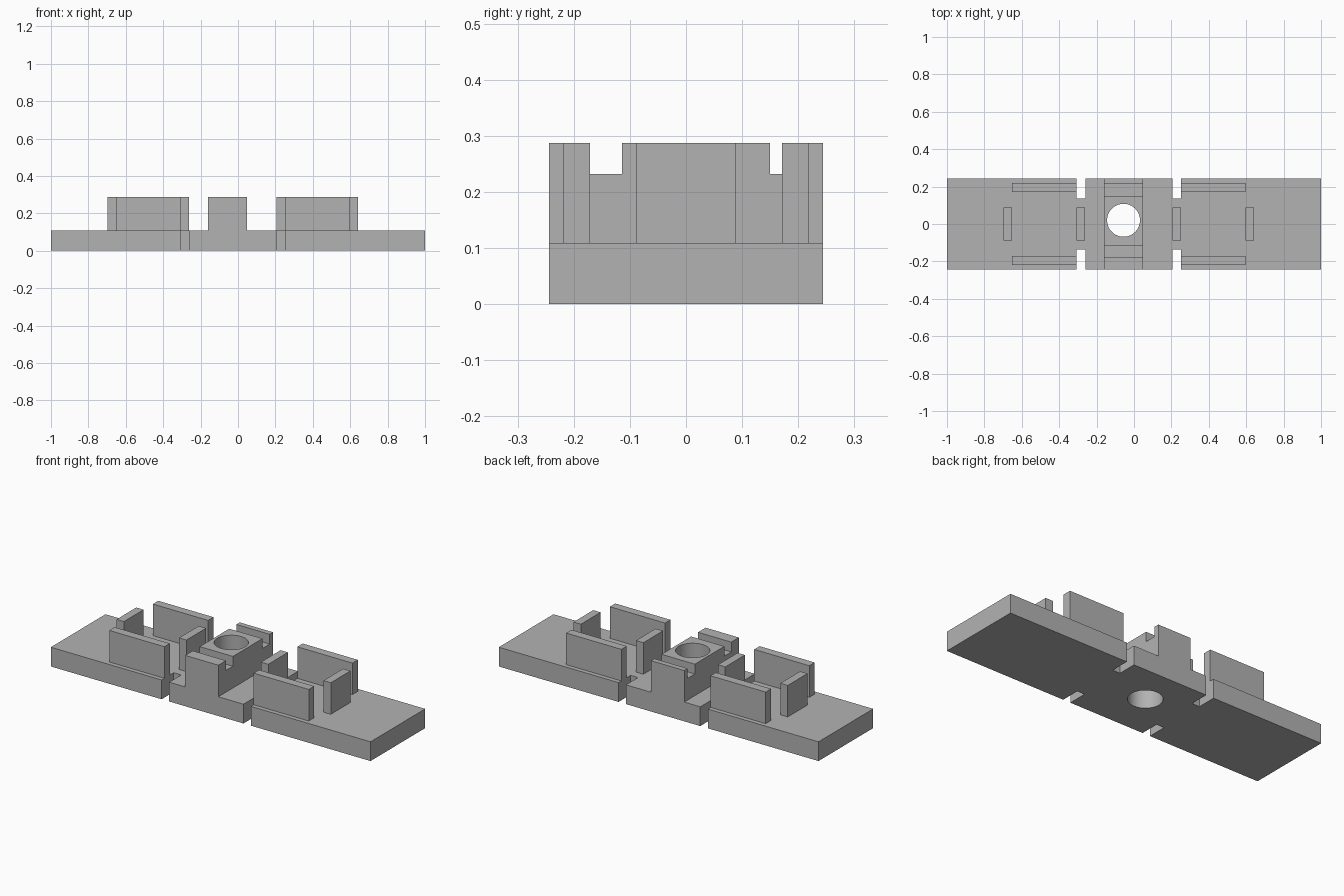
import bpy
import bmesh
from mathutils import Matrix, Vector

cube = bpy.data.objects.get("Cube")
if cube:
    bpy.data.objects.remove(cube, do_unlink=True)

BASE, TOP, SLOT = 0.109, 0.2875, 0.232   # plate top, wall top, slot floor
HALF = 0.244                             # half depth of the plate
NOTCH_Y = 0.136                          # inner end of the side notches
NOTCHES = [(-0.307, -0.26), (0.205, 0.251)]

grey = bpy.data.materials.new("plain_grey")
grey.use_nodes = True
colour = (0.45, 0.45, 0.45, 1)
grey.diffuse_color = colour
grey.node_tree.nodes["Principled BSDF"].inputs["Base Color"].default_value = colour


def make_object(name, bm):
    bmesh.ops.recalc_face_normals(bm, faces=bm.faces)
    mesh = bpy.data.meshes.new(name)
    bm.to_mesh(mesh)
    bm.free()
    mesh.materials.append(grey)
    obj = bpy.data.objects.new(name, mesh)
    bpy.context.collection.objects.link(obj)
    return obj


def prism(name, points, direction):
    """Extrude a closed flat outline along a direction."""
    bm = bmesh.new()
    face = bm.faces.new([bm.verts.new(p) for p in points])
    side = bmesh.ops.extrude_face_region(bm, geom=[face], use_keep_orig=True)
    moved = [v for v in side["geom"] if isinstance(v, bmesh.types.BMVert)]
    bmesh.ops.translate(bm, verts=moved, vec=Vector(direction))
    return make_object(name, bm)


def box(name, x0, x1, y0, y1, z0=BASE, z1=TOP):
    outline = [(x0, y0, z0), (x1, y0, z0), (x1, y1, z0), (x0, y1, z0)]
    return prism(name, outline, (0, 0, z1 - z0))


def boolean(target, tool, operation):
    mod = target.modifiers.new(operation.lower(), "BOOLEAN")
    mod.operation = operation
    mod.solver = "EXACT"
    mod.object = tool
    bpy.ops.object.select_all(action="DESELECT")
    bpy.context.view_layer.objects.active = target
    target.select_set(True)
    bpy.ops.object.modifier_apply(modifier=mod.name)
    bpy.data.objects.remove(tool, do_unlink=True)


# Base plate with a pair of notches in each long edge
front = [(-1, -HALF)]
for a, b in NOTCHES:
    front += [(a, -HALF), (a, -NOTCH_Y), (b, -NOTCH_Y), (b, -HALF)]
front.append((1, -HALF))
outline = front + [(x, -y) for x, y in reversed(front)]
base = prism("base_plate", [(x, y, 0) for x, y in outline], (0, 0, BASE))

# Centre block with two slots across its top
profile = [(-HALF, BASE), (-HALF, TOP)]
for a, b in [(-0.176, -0.114), (0.15, 0.214)]:
    profile += [(a, TOP), (a, SLOT), (b, SLOT), (b, TOP)]
profile += [(HALF, TOP), (HALF, BASE)]
block = prism("centre_block", [(-0.16, y, z) for y, z in profile], (0.208, 0, 0))
boolean(base, block, "UNION")

# Round hole through block and plate
bm = bmesh.new()
bmesh.ops.create_cone(bm, cap_ends=True, segments=64, radius1=0.088, radius2=0.088,
                      depth=1, matrix=Matrix.Translation((-0.056, 0.02, 0)))
boolean(base, make_object("hole_cutter", bm), "DIFFERENCE")
bpy.ops.object.shade_smooth_by_angle()

# Two holders, each with two long walls and two end walls
for side, left in (("right", -0.698), ("left", 0.205)):
    x0, x1, x2, x3 = left, left + 0.046, left + 0.391, left + 0.437
    box(side + "_front_wall", x1, x2, -0.219, -0.171)
    box(side + "_back_wall", x1, x2, 0.171, 0.219)
    box(side + "_end_wall_a", x0, x1, -0.088, 0.088)
    box(side + "_end_wall_b", x2, x3, -0.088, 0.088)
